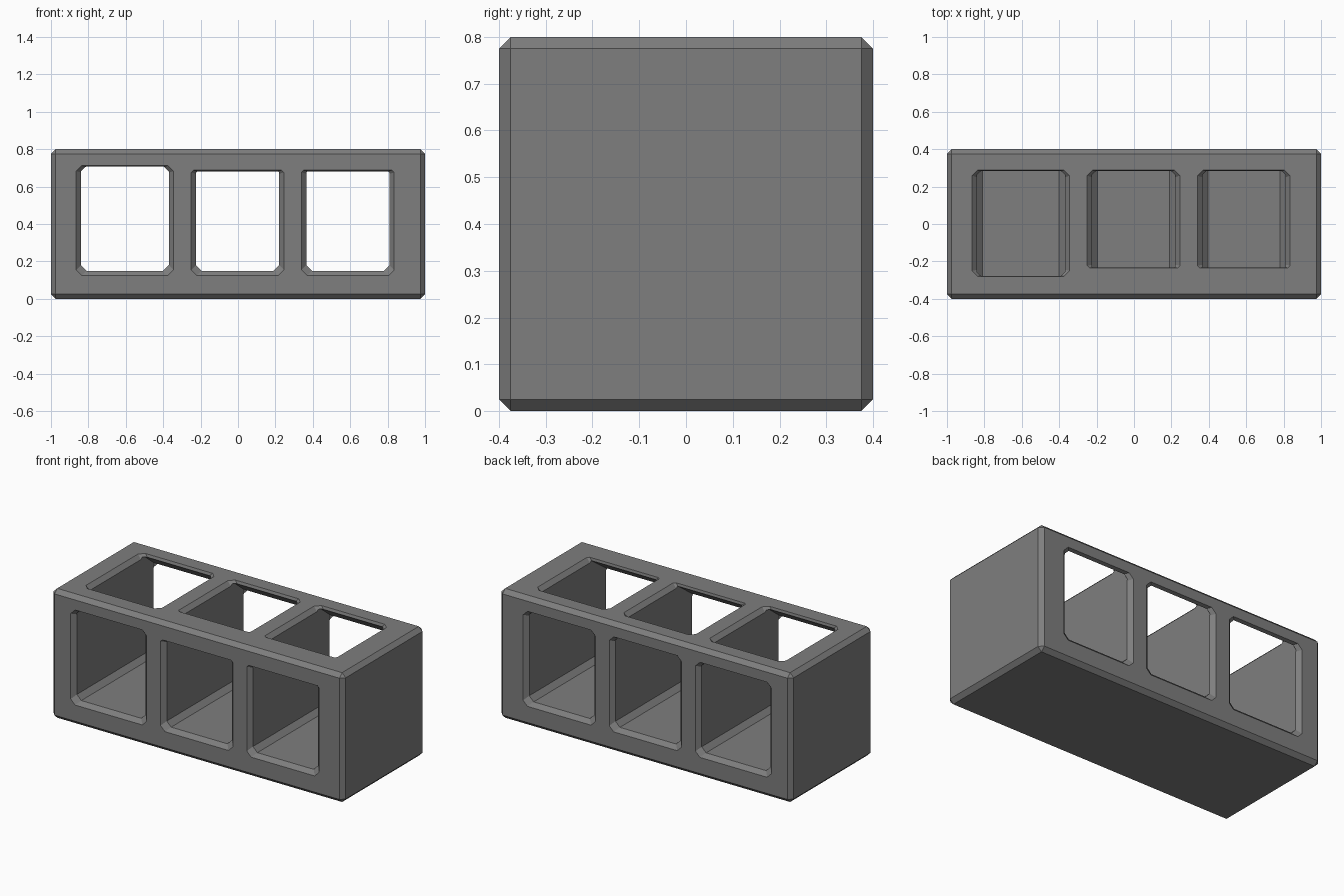
import bpy, bmesh
from mathutils import Vector

if "Cube" in bpy.data.objects:
    bpy.data.objects.remove(bpy.data.objects["Cube"])


def make_object(name, bm):
    bmesh.ops.recalc_face_normals(bm, faces=bm.faces)
    mesh = bpy.data.meshes.new(name)
    bm.to_mesh(mesh)
    bm.free()
    ob = bpy.data.objects.new(name, mesh)
    bpy.context.collection.objects.link(ob)
    return ob


def bevelled_box(name, size, centre, width):
    bm = bmesh.new()
    bmesh.ops.create_cube(bm, size=1)
    for v in bm.verts:
        v.co = Vector(a * b for a, b in zip(v.co, size)) + Vector(centre)
    bmesh.ops.bevel(bm, geom=bm.edges[:], offset=width, segments=1, affect='EDGES')
    return make_object(name, bm)


def octagon(u0, u1, v0, v1, lo, hi, grow=(0, 0, 0)):
    """Rectangle with cut corners (lo, hi sizes), pushed out by grow (sides, low, high)."""
    u0, u1, v0, v1 = u0 - grow[0], u1 + grow[0], v0 - grow[1], v1 + grow[2]
    return [(u0 + lo, v0), (u1 - lo, v0), (u1, v0 + lo), (u1, v1 - hi),
            (u1 - hi, v1), (u0 + hi, v1), (u0, v1 - hi), (u0, v0 + lo)]


def loft(name, rings):
    bm = bmesh.new()
    loops = [[bm.verts.new(p) for p in ring] for ring in rings]
    n = len(loops[0])
    for a, b in zip(loops, loops[1:]):
        for i in range(n):
            j = (i + 1) % n
            bm.faces.new((a[i], a[j], b[j], b[i]))
    bm.faces.new(loops[0])
    bm.faces.new(loops[-1])
    ob = make_object(name, bm)
    ob.hide_render = True
    return ob


def cut(target, cutter):
    mod = target.modifiers.new("cut", 'BOOLEAN')
    mod.operation, mod.solver, mod.object = 'DIFFERENCE', 'EXACT', cutter
    bpy.context.view_layer.objects.active = target
    bpy.ops.object.modifier_apply(modifier=mod.name)
    bpy.data.objects.remove(cutter)


# Solid block with chamfered outer edges
block = bevelled_box("block", (2, 0.8, 0.8), (0, 0, 0.4), 0.025)

# Each bay: x range, front ceiling height, front edge of top opening, front corner cut
bays = [(-0.84, -0.37, 0.705, -0.275, 0.03),
        (-0.225, 0.22, 0.68, -0.23, 0.012),
        (0.365, 0.81, 0.68, -0.23, 0.012)]
BACK_TOP, BACK_EDGE = 0.705, 0.28
none = (0, 0, 0)
for x0, x1, top, front, c in bays:
    # Tunnel from front to back with flared mouths
    flare = (0.025, 0.025, 0.008)
    rings = []
    for y, grow in [(-0.45, flare), (-0.4, flare), (-0.375, none),
                    (0.375, none), (0.4, flare), (0.45, flare)]:
        t, k = (top, c) if y < 0 else (BACK_TOP, 0.03)
        rings.append([(u, y, v) for u, v in octagon(x0, x1, 0.15, t, 0.03, k, grow)])
    cut(block, loft("tunnel_cutter", rings))

    # Opening in the top with flared mouth
    flare = (0.025, 0.005, 0.008)
    rings = []
    for z, grow in [(0.5, none), (0.775, none), (0.8, flare), (0.85, flare)]:
        rings.append([(u, v, z) for u, v in
                      octagon(x0, x1, front, BACK_EDGE, c, 0.03, grow)])
    cut(block, loft("top_cutter", rings))

    # Slanted undersides of the front and back rails
    profile = [(0.38, 0.5), (0.38, BACK_TOP), (BACK_EDGE, 0.785),
               (front, 0.785), (-0.38, top), (-0.38, 0.5)]
    cut(block, loft("rail_cutter", [[(x, y, z) for y, z in profile] for x in (x0, x1)]))

# Dark grey finish
mat = bpy.data.materials.new("dark_grey")
mat.diffuse_color = (0.21, 0.21, 0.21, 1)
mat.use_nodes = True
mat.node_tree.nodes["Principled BSDF"].inputs["Base Color"].default_value = mat.diffuse_color
block.data.materials.clear()
block.data.materials.append(mat)
